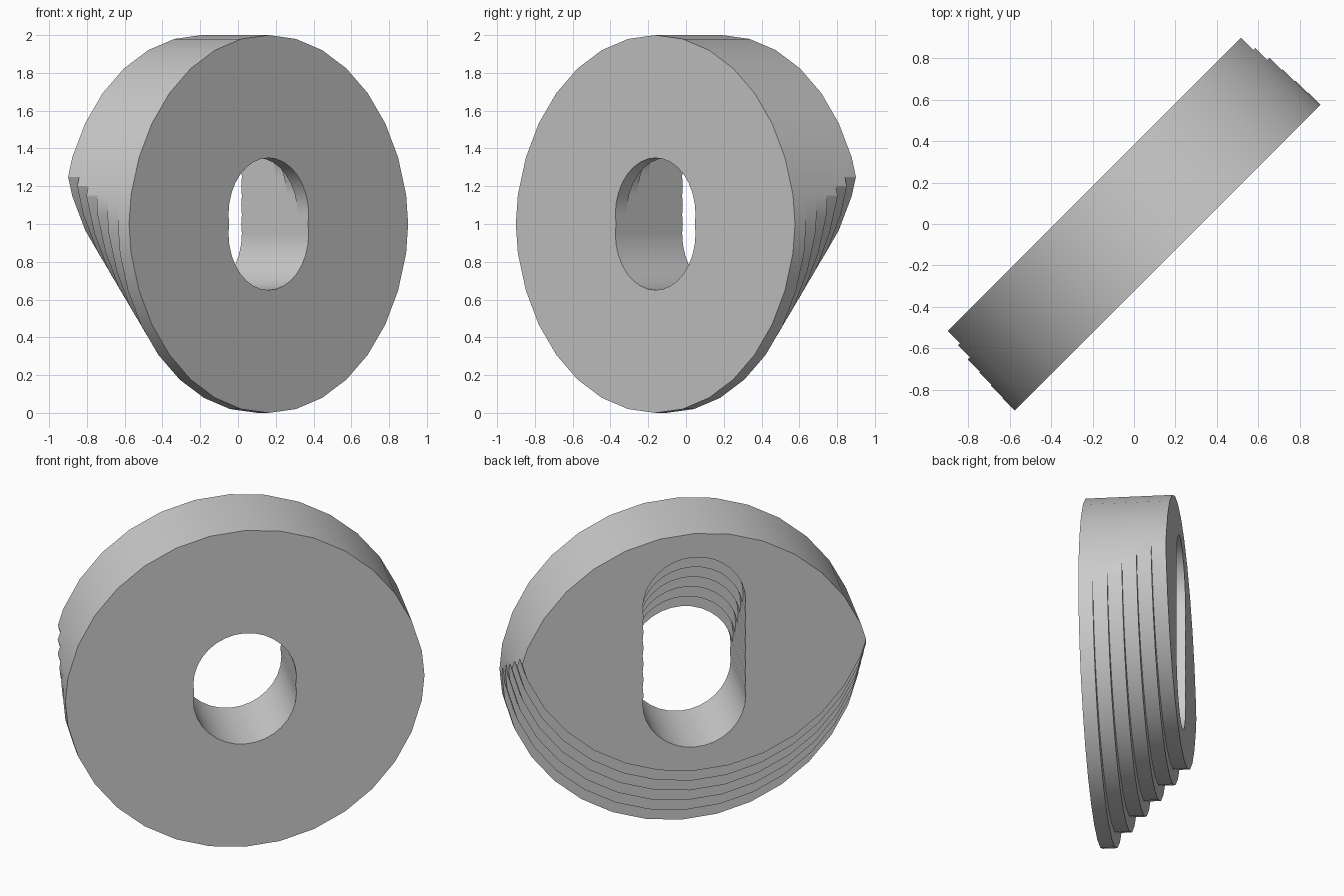
import bpy, bmesh, math

cube = bpy.data.objects.get("Cube")
if cube:
    bpy.data.objects.remove(cube)

SIDES, LAYERS, SHIFT = 32, 6, 0.1
RIM, BORE, BASE = 1.05, 0.3, 0.95       # radii and lowest circle centre
FRONT, DEPTH = -0.229, 0.5
EPS = 1e-6


def arc(radius, centre):
    """Right half of a circle, bottom to top."""
    angles = [2 * math.pi * i / SIDES for i in range(SIDES // 2 + 1)]
    return [(radius * math.sin(a), centre - radius * math.cos(a)) for a in angles]


def width(radius, height):
    """Half width of the circle's polygon at a height above its centre."""
    pts = arc(radius, 0)
    for (x0, z0), (x1, z1) in zip(pts, pts[1:]):
        if z0 <= height + EPS and z1 > height + EPS:
            return x0 + (x1 - x0) * (height - z0) / (z1 - z0)


def rim_half(k):
    """Overlap of the base circle and a raised copy."""
    rise = SHIFT * (k + 1)
    mid = BASE + rise / 2
    low = [p for p in arc(RIM, BASE + rise) if p[1] < mid - EPS]
    high = [p for p in arc(RIM, BASE) if p[1] > mid + EPS]
    return low + [(width(RIM, rise / 2), mid)] + high


def bore_half(k):
    """Row of raised bore circles merged into one slot."""
    half = SIDES // 4
    pts = arc(BORE, BASE)[:half + 1]
    for j in range(1, k + 2):
        pts.append((width(BORE, SHIFT / 2), BASE + SHIFT * (j - 0.5)))
        pts.append((BORE, BASE + SHIFT * j))
    return pts + arc(BORE, BASE + SHIFT * (k + 1))[half + 1:]


def full(half):
    return half + [(-x, z) for x, z in half[-2:0:-1]]


bm = bmesh.new()


def ring(points, y):
    return [bm.verts.new((x, y, z)) for x, z in points]


def wall(points, y0, y1, outward):
    a, b = ring(points, y0), ring(points, y1)
    for i in range(len(a)):
        j = (i + 1) % len(a)
        quad = [a[i], a[j], b[j], b[i]]
        bm.faces.new(quad[::-1] if outward else quad)


def face_toward(faces, sign):
    for f in faces:
        f.normal_update()
        if f.normal.y * sign < 0:
            f.normal_flip()


def cap(k, y, sign):
    edges = []
    for half in (rim_half(k), bore_half(k)):
        vs = ring(full(half), y)
        edges += [bm.edges.new((vs[i - 1], vs[i])) for i in range(len(vs))]
    made = bmesh.ops.triangle_fill(bm, edges=edges, use_beauty=True)["geom"]
    face_toward([f for f in made if isinstance(f, bmesh.types.BMFace)], sign)


def step(points, y):
    for side in (1, -1):
        face_toward([bm.faces.new(ring([(side * x, z) for x, z in points], y))], 1)


# Layer walls, with crescent ledges between neighbouring layers
for k in range(LAYERS):
    y0 = FRONT + DEPTH * k / LAYERS
    y1 = FRONT + DEPTH * (k + 1) / LAYERS
    wall(full(rim_half(k)), y0, y1, True)
    wall(full(bore_half(k)), y0, y1, False)
    if k < LAYERS - 1:
        mid = BASE + SHIFT * (k + 2) / 2
        outer = [p for p in rim_half(k) if p[1] < mid - EPS]
        inner = [p for p in rim_half(k + 1) if p[1] < mid + EPS]
        step(outer + inner[::-1], y1)
        top = BASE + SHIFT * (k + 1)
        small = [p for p in bore_half(k) if p[1] > top + EPS]
        large = [p for p in bore_half(k + 1) if p[1] > top + EPS]
        step(small + large[::-1], y1)

# Front and back faces
cap(0, FRONT, -1)
cap(LAYERS - 1, FRONT + DEPTH, 1)
bmesh.ops.remove_doubles(bm, verts=bm.verts[:], dist=1e-5)

mesh = bpy.data.meshes.new("stepped_ring")
bm.to_mesh(mesh)
bm.free()
ring_object = bpy.data.objects.new("stepped_ring", mesh)
bpy.context.collection.objects.link(ring_object)
ring_object.rotation_euler.z = math.radians(45)

# Plain grey finish
grey = bpy.data.materials.new("plain_grey")
grey.use_nodes = True
colour = (0.6, 0.6, 0.6, 1)
grey.diffuse_color = colour
grey.node_tree.nodes["Principled BSDF"].inputs["Base Color"].default_value = colour
mesh.materials.append(grey)

bpy.context.view_layer.objects.active = ring_object
ring_object.select_set(True)
bpy.ops.object.shade_smooth_by_angle()
